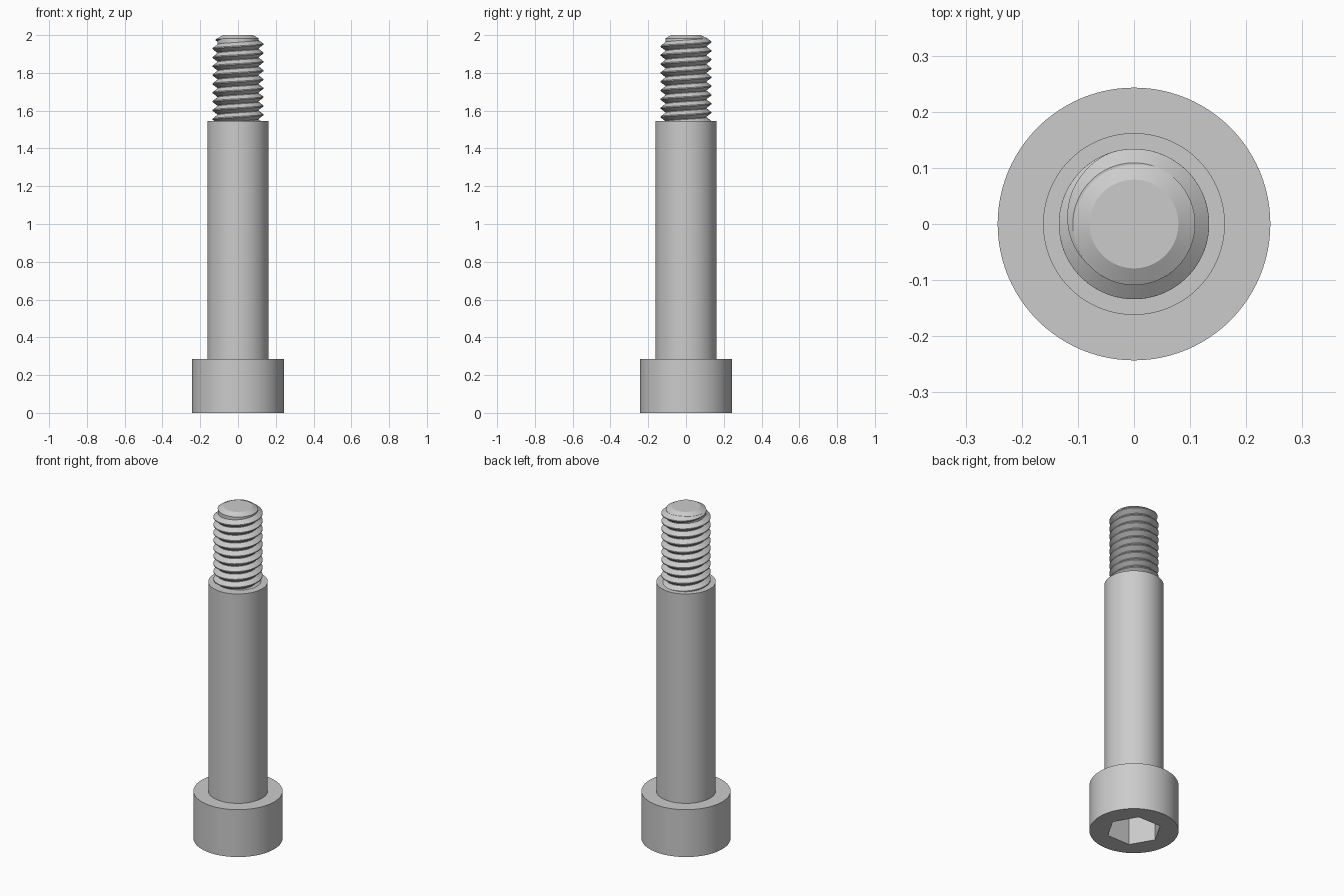
import bpy, bmesh, math

cube = bpy.data.objects.get("Cube")
if cube:
    bpy.data.objects.remove(cube, do_unlink=True)

STEEL = (0.6, 0.6, 0.6, 1)
steel = bpy.data.materials.new("grey steel")
steel.use_nodes = True
steel.diffuse_color = STEEL
steel.node_tree.nodes["Principled BSDF"].inputs["Base Color"].default_value = STEEL

HEAD_R, HEAD_Z = 0.243, 0.285
SHOULDER_R, SHOULDER_Z = 0.162, 1.545
ROOT_R, CREST_R, TIP_R = 0.109, 0.134, 0.079
PITCH, CREST_Z = 0.0467, 1.952
SEGMENTS = 96


def finish(bm, name):
    bmesh.ops.recalc_face_normals(bm, faces=bm.faces)
    mesh = bpy.data.meshes.new(name)
    bm.to_mesh(mesh)
    bm.free()
    mesh.materials.append(steel)
    obj = bpy.data.objects.new(name, mesh)
    bpy.context.collection.objects.link(obj)
    return obj


def activate(obj):
    bpy.ops.object.select_all(action='DESELECT')
    obj.select_set(True)
    bpy.context.view_layer.objects.active = obj


def stack(sections, name, closed_ring=True):
    """Skin a list of equal-length point loops and cap both ends."""
    bm = bmesh.new()
    loops = [[bm.verts.new(p) for p in loop] for loop in sections]
    n = len(loops[0])
    for a, b in zip(loops, loops[1:]):
        for i in range(n):
            j = (i + 1) % n
            bm.faces.new((a[i], a[j], b[j], b[i]))
    bm.faces.new(loops[0])
    bm.faces.new(loops[-1])
    return finish(bm, name)


def ring(r, z, sides):
    angles = [2 * math.pi * i / sides for i in range(sides)]
    return [(r * math.cos(a), r * math.sin(a), z) for a in angles]


# Turned body: head, shoulder, thread core and chamfered tip
profile = [(HEAD_R, 0), (HEAD_R, HEAD_Z), (SHOULDER_R, HEAD_Z),
           (SHOULDER_R, SHOULDER_Z), (ROOT_R, SHOULDER_Z),
           (ROOT_R, 1.983), (TIP_R, 2)]
body = stack([ring(r, z, SEGMENTS) for r, z in profile], "screw_body")

# Hexagonal drive socket cut into the underside of the head
cutter = stack([ring(0.151, z, 6) for z in (-0.1, 0.17)], "socket_cutter")
cutter.hide_render = True
activate(body)
cut = body.modifiers.new("socket", 'BOOLEAN')
cut.operation = 'DIFFERENCE'
cut.solver = 'EXACT'
cut.object = cutter
bpy.ops.object.modifier_apply(modifier=cut.name)
bpy.data.objects.remove(cutter, do_unlink=True)

# Right-handed helical ridge that fades out near the tip
start, fade, end = -9.5 * 2 * math.pi, math.radians(110), math.radians(222)
steps = 700
sections = []
for k in range(steps + 1):
    a = start + (end - start) * k / steps
    size = min(1, max(0.02, (end - a) / (end - fade)))
    z = CREST_Z + PITCH * a / (2 * math.pi)
    crest = ROOT_R + (CREST_R - ROOT_R) * size
    base = PITCH * 0.47 * size
    flat = PITCH * 0.06 * size
    outline = [(ROOT_R - 0.004, -base), (ROOT_R, -base), (crest, -flat),
               (crest, flat), (ROOT_R, base), (ROOT_R - 0.004, base)]
    sections.append([(r * math.cos(a), r * math.sin(a), z + dz) for r, dz in outline])
thread = stack(sections, "thread_ridge")

for obj in (body, thread):
    activate(obj)
    bpy.ops.object.shade_smooth_by_angle(angle=math.radians(25))
